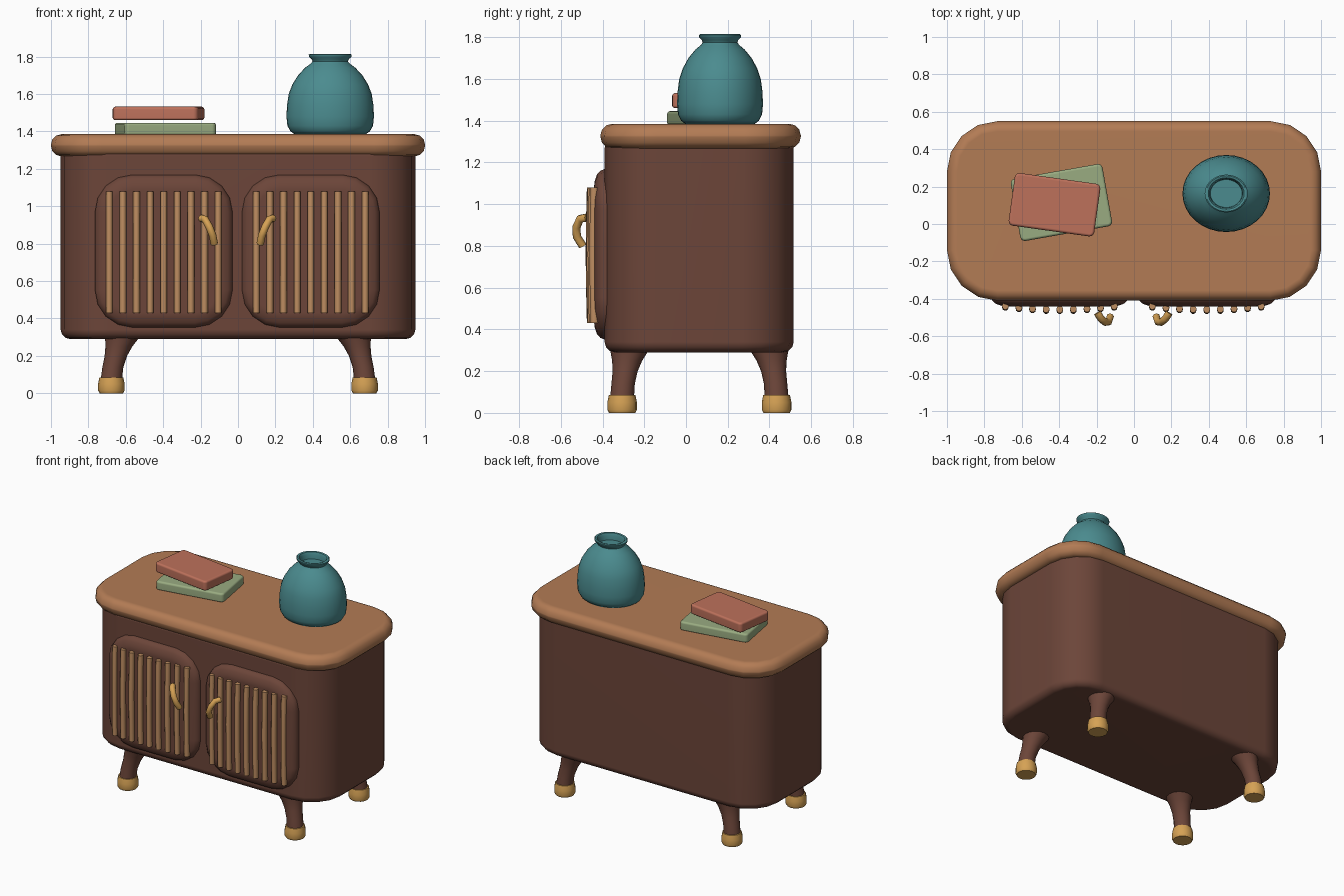
import bpy, bmesh
from math import sin, cos, pi, radians
from mathutils import Matrix, Vector

cube = bpy.data.objects.get("Cube")
if cube:
    bpy.data.objects.remove(cube, do_unlink=True)


def material(name, r, g, b):
    m = bpy.data.materials.new(name)
    m.use_nodes = True
    m.diffuse_color = (r, g, b, 1)
    m.node_tree.nodes["Principled BSDF"].inputs["Base Color"].default_value = (r, g, b, 1)
    return m


DARK = material("dark walnut", 0.15, 0.06, 0.041)
OAK = material("warm oak", 0.45, 0.20, 0.09)
SLAT = material("light oak", 0.52, 0.27, 0.12)
BRASS = material("brass", 0.67, 0.36, 0.09)
TEAL = material("teal glaze", 0.07, 0.26, 0.275)
CORAL = material("coral cover", 0.51, 0.165, 0.105)
SAGE = material("sage cover", 0.32, 0.41, 0.22)


def finish(obj, angle=50):
    """Smooth shading that keeps hard edges and flat caps."""
    bpy.ops.object.select_all(action="DESELECT")
    obj.select_set(True)
    bpy.context.view_layer.objects.active = obj
    bpy.ops.object.shade_smooth_by_angle(angle=radians(angle))
    mod = obj.modifiers.new("flat caps", "WEIGHTED_NORMAL")
    mod.keep_sharp = True
    return obj


def loft(name, rings, mat, matrix=None):
    """Skin a stack of closed point rings and cap both ends."""
    bm = bmesh.new()
    loops = [[bm.verts.new(p) for p in ring] for ring in rings]
    n = len(loops[0])
    for a, b in zip(loops, loops[1:]):
        for i in range(n):
            j = (i + 1) % n
            bm.faces.new((a[i], a[j], b[j], b[i]))
    bm.faces.new(loops[0][::-1])
    bm.faces.new(loops[-1])
    bmesh.ops.recalc_face_normals(bm, faces=bm.faces)
    if matrix:
        bm.transform(matrix)
    mesh = bpy.data.meshes.new(name)
    bm.to_mesh(mesh)
    bm.free()
    mesh.materials.append(mat)
    obj = bpy.data.objects.new(name, mesh)
    bpy.context.collection.objects.link(obj)
    return finish(obj)


def rounded_ring(hx, hy, r, z, segs):
    """Rectangle outline with rounded corners."""
    pts = []
    for k, (sx, sy) in enumerate([(1, 1), (-1, 1), (-1, -1), (1, -1)]):
        for s in range(segs + 1):
            a = (k + s / segs) * pi / 2
            pts.append((sx * (hx - r) + r * cos(a), sy * (hy - r) + r * sin(a), z))
    return pts


def slab(name, hx, hy, r, layers, mat, matrix, segs=4):
    """Rounded block; each layer is (height, inset)."""
    rings = [rounded_ring(hx - d, hy - d, max(r - d, 0.004), z, segs) for z, d in layers]
    return loft(name, rings, mat, matrix)


def soft(z0, z1, low, high, steps=3):
    """Layers with rounded lower and upper edges."""
    arc = [i / steps * pi / 2 for i in range(steps + 1)]
    bottom = [(z0 + low * (1 - cos(a)), low * (1 - sin(a))) for a in arc]
    top = [(z1 - high * (1 - sin(a)), high * (1 - cos(a))) for a in arc]
    return bottom + top


def turned(name, stations, mat, n=16):
    """Upright turned part; each station is (x, y, z, rx, ry)."""
    rings = [[(x + rx * cos(2 * pi * i / n), y + ry * sin(2 * pi * i / n), z)
              for i in range(n)] for x, y, z, rx, ry in stations]
    return loft(name, rings, mat)


def tube(name, points, radius, mat):
    """Round bar along a path."""
    cu = bpy.data.curves.new(name, "CURVE")
    cu.dimensions = "3D"
    cu.bevel_depth = radius
    cu.bevel_resolution = 2
    cu.use_fill_caps = True
    sp = cu.splines.new("POLY")
    sp.points.add(len(points) - 1)
    for p, co in zip(sp.points, points):
        p.co = (*co, 1)
    cu.materials.append(mat)
    obj = bpy.data.objects.new(name, cu)
    bpy.context.collection.objects.link(obj)
    bpy.ops.object.select_all(action="DESELECT")
    obj.select_set(True)
    bpy.context.view_layer.objects.active = obj
    bpy.ops.object.convert(target="MESH")
    return finish(bpy.context.object)


# Cabinet body and top
slab("cabinet_body", 0.948, 0.453, 0.25, soft(0.29, 1.29, 0.05, 0.02), DARK,
     Matrix.Translation((0, 0.063, 0)))
slab("cabinet_top", 1.0, 0.48, 0.27, soft(1.267, 1.385, 0.055, 0.055), OAK,
     Matrix.Translation((0, 0.07, 0)))

# Legs splay outwards towards brass feet
for side, sx in (("right", -1), ("left", 1)):
    for end, sy in (("front", -1), ("back", 1)):
        def at(inward, z, r):
            return (sx * (0.677 - inward), 0.064 + sy * (0.37 - inward * 0.6), z, r, r)
        turned(f"{end}_{side}_foot",
               [at(0, 0, 0.063), at(0, 0.015, 0.071), at(0, 0.05, 0.071), at(0, 0.085, 0.064)], BRASS)
        turned(f"{end}_{side}_leg",
               [at(0, 0.075, 0.057), at(0.008, 0.14, 0.056), at(0.024, 0.2, 0.06),
                at(0.04, 0.25, 0.072), at(0.055, 0.29, 0.088), at(0.065, 0.32, 0.1)], DARK)

# Doors with bowed slats and bent handles
MID = -0.004
for side, s in (("right", -1), ("left", 1)):
    cx = MID + s * 0.393
    place = Matrix.Translation((cx, -0.36, 0.76)) @ Matrix.Rotation(pi / 2, 4, "X")
    slab(f"{side}_door", 0.368, 0.408, 0.2,
         [(0, 0), (0.03, 0), (0.05, 0.007), (0.066, 0.025), (0.077, 0.055), (0.08, 0.08)], DARK, place)
    for i in range(9):
        t = (i - 4) / 4
        y = -0.456 + 0.018 * t * t
        turned(f"{side}_door_slat_{i + 1}",
               [(cx + t * 0.291, y - dy, z, 0.018, 0.02)
                for z, dy in ((0.43, 0), (0.6, 0.004), (0.76, 0.006), (0.92, 0.004), (1.08, 0))],
               SLAT, 10)
    tube(f"{side}_door_handle",
         [(MID + s * x, y, z) for x, y, z in
          ((0.192, -0.475, 0.935), (0.172, -0.507, 0.93), (0.15, -0.525, 0.89),
           (0.132, -0.523, 0.845), (0.123, -0.495, 0.8))], 0.02, BRASS)

# Oval vase with a lipped, recessed mouth
profile = [(0.19, 1.385), (0.212, 1.4), (0.229, 1.43), (0.234, 1.48), (0.231, 1.54),
           (0.222, 1.6), (0.203, 1.65), (0.172, 1.7), (0.135, 1.74), (0.105, 1.762),
           (0.094, 1.775), (0.1, 1.787), (0.114, 1.8), (0.115, 1.81), (0.108, 1.815),
           (0.096, 1.812), (0.088, 1.795), (0.085, 1.765)]
turned("vase", [(0.493, 0.163, z, r, r * 0.88) for r, z in profile], TEAL, 32)

# Two books, turned against each other
slab("lower_book", 0.249, 0.169, 0.025, soft(1.383, 1.446, 0.008, 0.014), SAGE,
     Matrix.Translation((-0.388, 0.115, 0)) @ Matrix.Rotation(radians(10), 4, "Z"), 3)
slab("upper_book", 0.231, 0.142, 0.025, soft(1.461, 1.532, 0.012, 0.014), CORAL,
     Matrix.Translation((-0.425, 0.103, 0)) @ Matrix.Rotation(radians(-8), 4, "Z"), 3)
